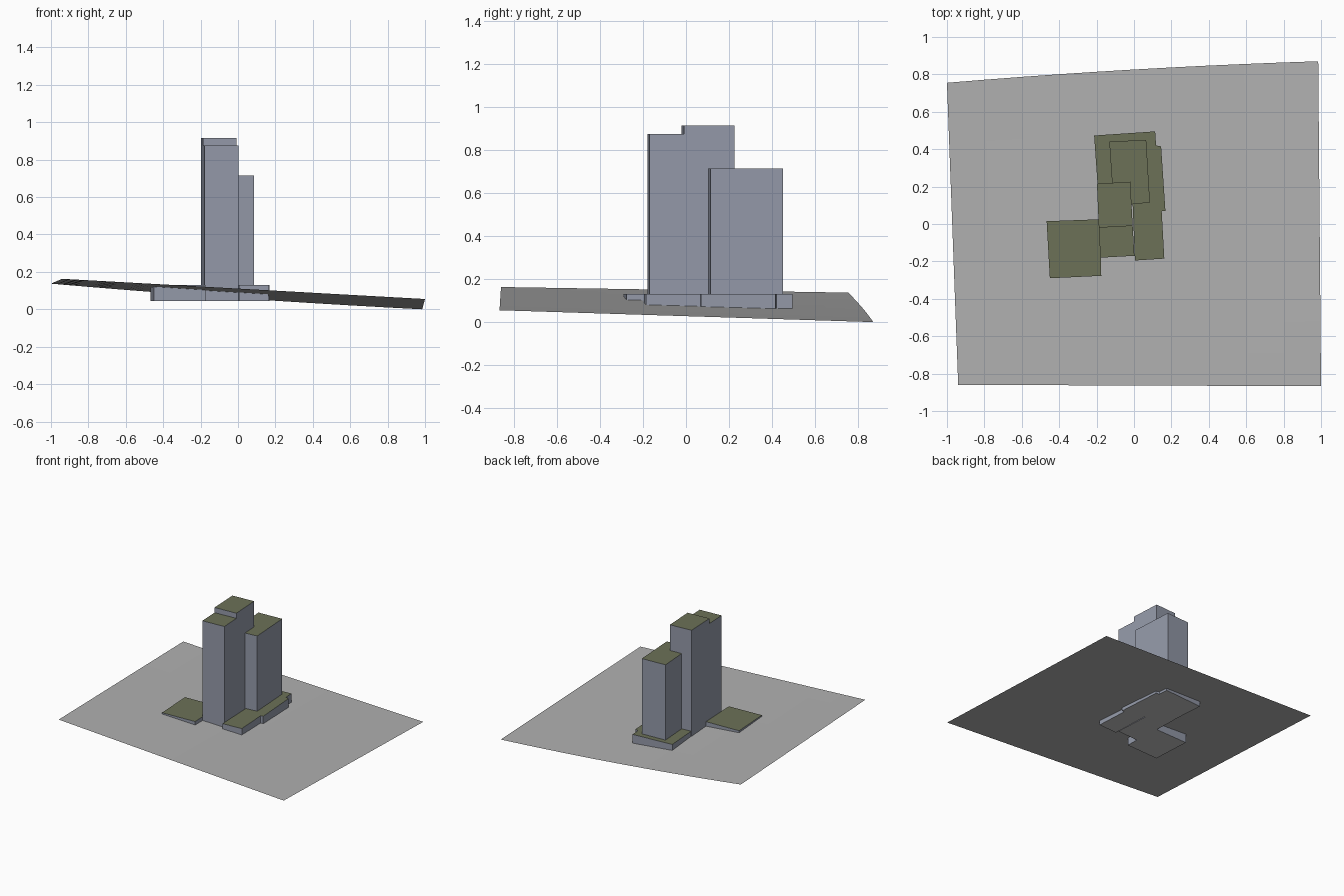
import bpy
import bmesh
from mathutils import Vector

cube = bpy.data.objects.get("Cube")
if cube:
    bpy.data.objects.remove(cube, do_unlink=True)


def material(name, colour):
    mat = bpy.data.materials.new(name)
    mat.use_nodes = True
    mat.diffuse_color = (*colour, 1)
    mat.node_tree.nodes["Principled BSDF"].inputs["Base Color"].default_value = (*colour, 1)
    return mat


WALL = material("blue grey wall", (0.30, 0.325, 0.40))
ROOF = material("olive roof", (0.15, 0.165, 0.095))
GROUND = material("ground grey", (0.44, 0.44, 0.44))
BASE = material("underside grey", (0.54, 0.54, 0.54))
BOTTOM = 0.045


def finish(name, bm, materials):
    mesh = bpy.data.meshes.new(name)
    bm.to_mesh(mesh)
    bm.free()
    for mat in materials:
        mesh.materials.append(mat)
    obj = bpy.data.objects.new(name, mesh)
    bpy.context.collection.objects.link(obj)
    return obj


def block(name, outline, top):
    """Extrude a footprint, then colour walls, roof and underside by direction."""
    bm = bmesh.new()
    foot = bm.faces.new([bm.verts.new((x, y, BOTTOM)) for x, y in outline])
    grown = bmesh.ops.extrude_face_region(bm, geom=[foot], use_keep_orig=True)
    for v in grown["geom"]:
        if isinstance(v, bmesh.types.BMVert):
            v.co.z = top
    bmesh.ops.recalc_face_normals(bm, faces=bm.faces)
    for face in bm.faces:
        face.normal_update()
        if face.normal.z > 0.5:
            face.material_index = 1
        elif face.normal.z < -0.5:
            face.material_index = 2
    return finish(name, bm, [WALL, ROOF, BASE])


# Sloping terrain sheet, blended between its four corners
bm = bmesh.new()
bmesh.ops.create_grid(bm, x_segments=10, y_segments=10, size=0.5)
front_right, front_left = Vector((-0.94, -0.86, 0.163)), Vector((1, -0.867, 0.055))
back_right, back_left = Vector((-1, 0.755, 0.137)), Vector((0.985, 0.87, 0))
for v in bm.verts:
    u, w = v.co.x + 0.5, v.co.y + 0.5
    bow = 4 * u * (1 - u) * w
    v.co = front_right.lerp(front_left, u).lerp(back_right.lerp(back_left, u), w)
    v.co += Vector((0, 0.013, -0.009)) * bow
finish("terrain", bm, [GROUND])

# Low podium and side platform
block("podium", [(-0.213, 0.473), (0.113, 0.495), (0.118, 0.42), (0.145, 0.415),
                 (0.168, 0.07), (0.148, 0.068), (0.162, -0.185), (0.005, -0.195),
                 (-0.012, 0.226), (-0.195, 0.215)], 0.13)
block("side_platform", [(-0.467, 0.015), (-0.183, 0.025), (-0.175, -0.277),
                        (-0.45, -0.29)], 0.13)

# Three joined towers
block("front_tower", [(-0.18, -0.18), (0.002, -0.17), (-0.007, -0.01),
                      (-0.188, -0.02)], 0.875)
block("middle_tower", [(-0.188, -0.02), (-0.007, -0.01), (-0.02, 0.226),
                       (-0.198, 0.215)], 0.915)
block("back_tower", [(-0.132, 0.44), (0.065, 0.45), (0.085, 0.115), (-0.014, 0.105),
                     (-0.02, 0.226), (-0.117, 0.22)], 0.715)
